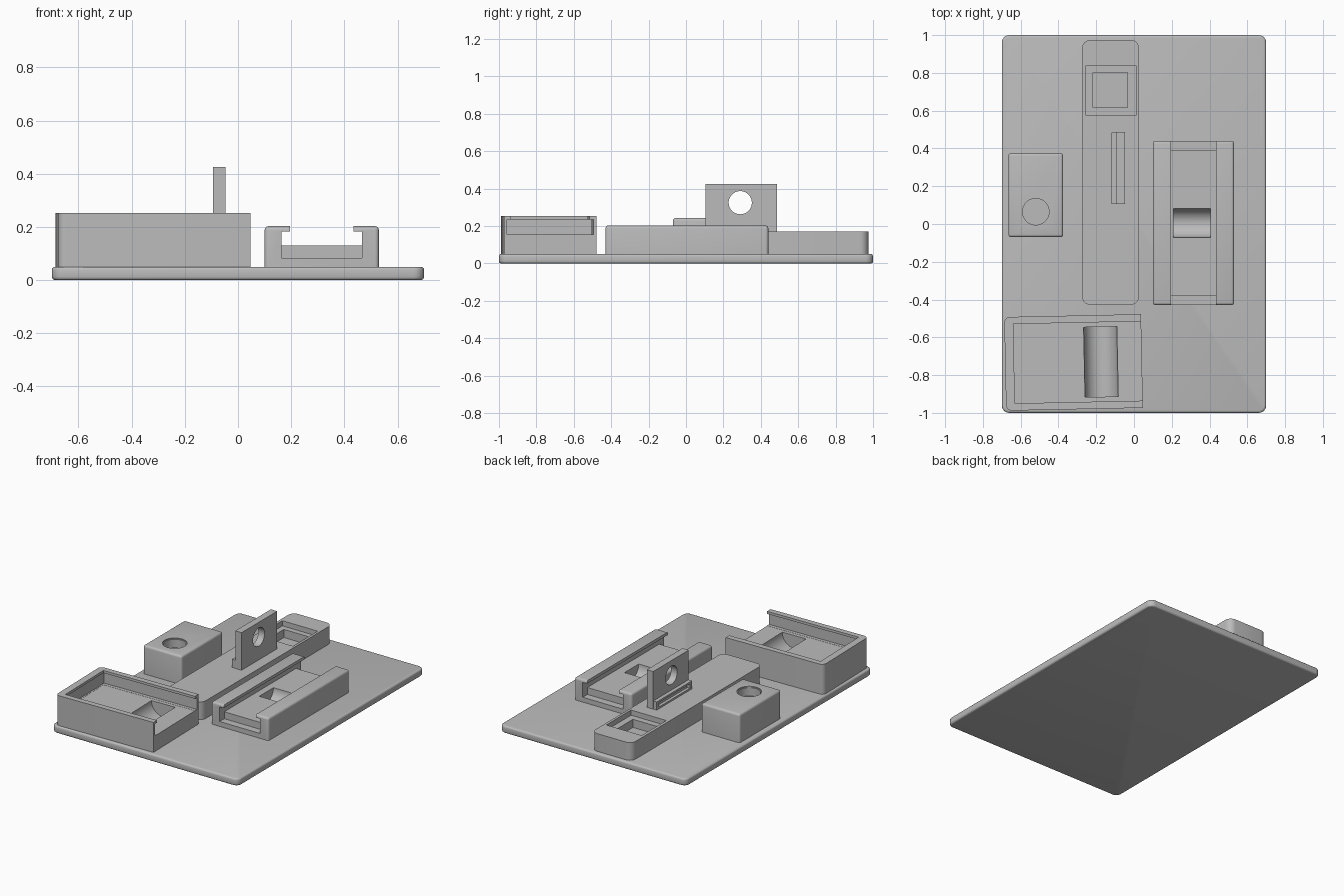
import bpy
import bmesh
from math import radians
from mathutils import Matrix, Vector

old = bpy.data.objects.get("Cube")
if old:
    bpy.data.objects.remove(old, do_unlink=True)

grey = bpy.data.materials.new("plain grey")
grey.use_nodes = True
GREY = (0.5, 0.5, 0.5, 1)
grey.diffuse_color = GREY
grey.node_tree.nodes["Principled BSDF"].inputs["Base Color"].default_value = GREY


def finish_mesh(name, bm):
    bmesh.ops.recalc_face_normals(bm, faces=bm.faces[:])
    mesh = bpy.data.meshes.new(name)
    bm.to_mesh(mesh)
    bm.free()
    mesh.materials.append(grey)
    obj = bpy.data.objects.new(name, mesh)
    bpy.context.collection.objects.link(obj)
    return obj


def box(name, x, y, z):
    """Box from three (low, high) ranges."""
    bm = bmesh.new()
    bmesh.ops.create_cube(bm, size=1)
    for v in bm.verts:
        v.co = Vector([(lo + hi) / 2 + c * (hi - lo) for c, (lo, hi) in zip(v.co, (x, y, z))])
    return finish_mesh(name, bm)


def cylinder(name, centre, radius, length, axis="Z"):
    bm = bmesh.new()
    turn = {"Z": Matrix(), "X": Matrix.Rotation(radians(90), 4, "Y"),
            "Y": Matrix.Rotation(radians(90), 4, "X")}[axis]
    bmesh.ops.create_cone(bm, cap_ends=True, segments=64, radius1=radius, radius2=radius,
                          depth=length, matrix=Matrix.Translation(centre) @ turn)
    return finish_mesh(name, bm)


def extrude_y(name, profile, y0, y1):
    """Extrude an (x, z) outline along y."""
    bm = bmesh.new()
    face = bm.faces.new([bm.verts.new((x, y0, z)) for x, z in profile])
    out = bmesh.ops.extrude_face_region(bm, geom=[face])
    moved = [g for g in out["geom"] if isinstance(g, bmesh.types.BMVert)]
    bmesh.ops.translate(bm, verts=moved, vec=(0, y1 - y0, 0))
    return finish_mesh(name, bm)


def round_edges(obj, rule, width, segments=4):
    """Round the edges whose two end points satisfy the rule."""
    bm = bmesh.new()
    bm.from_mesh(obj.data)
    edges = [e for e in bm.edges if rule(e.verts[0].co, e.verts[1].co)]
    bmesh.ops.bevel(bm, geom=edges, offset=width, segments=segments, profile=0.5,
                    affect="EDGES", clamp_overlap=True)
    bm.to_mesh(obj.data)
    bm.free()


def cut(obj, *cutters):
    for c in cutters:
        mod = obj.modifiers.new("cut", "BOOLEAN")
        mod.operation, mod.solver, mod.object = "DIFFERENCE", "EXACT", c
        bpy.context.view_layer.objects.active = obj
        bpy.ops.object.modifier_apply(modifier=mod.name)


def discard(*objs):
    for o in objs:
        bpy.data.objects.remove(o, do_unlink=True)


def upright(a, b):
    return abs(a.z - b.z) > 0.03 and (a - b).xy.length < 0.001


# Base plate with rounded corners and softened rims
base = box("base_plate", (-0.7, 0.7), (-1, 1), (0, 0.05))
round_edges(base, upright, 0.04, 6)
round_edges(base, lambda a, b: abs(a.z - b.z) < 0.001, 0.012, 3)

# Open-ended tray, built around its own centre and turned slightly
tray = box("sliding_tray", (-0.362, 0.362), (-0.248, 0.248), (0.045, 0.253))
round_edges(tray, lambda a, b: upright(a, b) and a.x < 0, 0.03, 6)
tools = [box("tray_opening", (-0.315, 0.5), (-0.21, 0.21), (0.155, 0.4)),
         box("tray_undercut", (-0.325, 0.5), (-0.232, 0.232), (0.156, 0.236)),
         cylinder("tray_scoop", (0.145, 0, 0.155), 0.088, 0.37, "Y")]
cut(tray, *tools)
discard(*tools)
tray.data.transform(Matrix.Translation((-0.32, -0.733, 0)) @ Matrix.Rotation(radians(1.2), 4, "Z"))

# Long bar with a stepped square pocket
bar = box("long_bar", (-0.275, 0.027), (-0.428, 0.975), (0.045, 0.17))
round_edges(bar, upright, 0.045, 6)
tools = [box("pocket_step", (-0.255, 0.01), (0.575, 0.84), (0.135, 0.3)),
         box("pocket_well", (-0.218, -0.034), (0.617, 0.803), (0.08, 0.3))]
cut(bar, *tools)
discard(*tools)

# Upright tab with a round hole, on a recessed foot
tab = box("upright_tab", (-0.094, -0.047), (0.105, 0.487), (0.15, 0.425))
tools = [cylinder("tab_hole", (-0.07, 0.29, 0.325), 0.062, 0.3, "X")]
cut(tab, *tools)
discard(*tools)
foot = box("tab_foot", (-0.12, -0.05), (0.107, 0.485), (0.15, 0.225))
tools = [box("foot_recess", (-0.2, -0.1), (0.13, 0.462), (0.182, 0.212))]
cut(foot, *tools)
discard(*tools)

# Block with a round socket
block = box("socket_block", (-0.665, -0.375), (-0.07, 0.375), (0.045, 0.243))
round_edges(block, lambda a, b: upright(a, b) or min(a.z, b.z) > 0.2, 0.015)
tools = [cylinder("socket", (-0.52, 0.065, 0.25), 0.07, 0.14),
         cylinder("socket_rim", (-0.52, 0.065, 0.25), 0.076, 0.028)]
cut(block, *tools)
discard(*tools)

# Channel with inward lips, mirrored about its middle
MID = 0.315
half = [(0.215, 0.045), (0.215, 0.203), (0.12, 0.203), (0.12, 0.183), (0.152, 0.183), (0.152, 0.083)]
profile = [(MID + x, z) for x, z in half] + [(MID - x, z) for x, z in reversed(half)]
channel = extrude_y("lipped_channel", profile, -0.43, 0.44)


def outer_rim(a, b):
    on_top = min(a.z, b.z) > 0.2
    inner = abs(a.x - MID) < 0.13 and abs(b.x - MID) < 0.13
    outer_post = upright(a, b) and abs(a.x - MID) > 0.2
    return (on_top and not inner) or outer_post


round_edges(channel, outer_rim, 0.015)
deck = box("channel_deck", (0.15, 0.48), (-0.38, 0.39), (0.06, 0.13))
scoop = cylinder("channel_scoop", (0.307, 0.005, 0.13), 0.076, 0.195, "X")
cut(channel, scoop)
cut(deck, scoop)
discard(scoop)

# Smooth the rounded faces and keep the hard corners
for obj in (base, tray, bar, tab, foot, block, channel, deck):
    bpy.ops.object.select_all(action="DESELECT")
    obj.select_set(True)
    bpy.context.view_layer.objects.active = obj
    bpy.ops.object.shade_smooth_by_angle(angle=radians(32))
